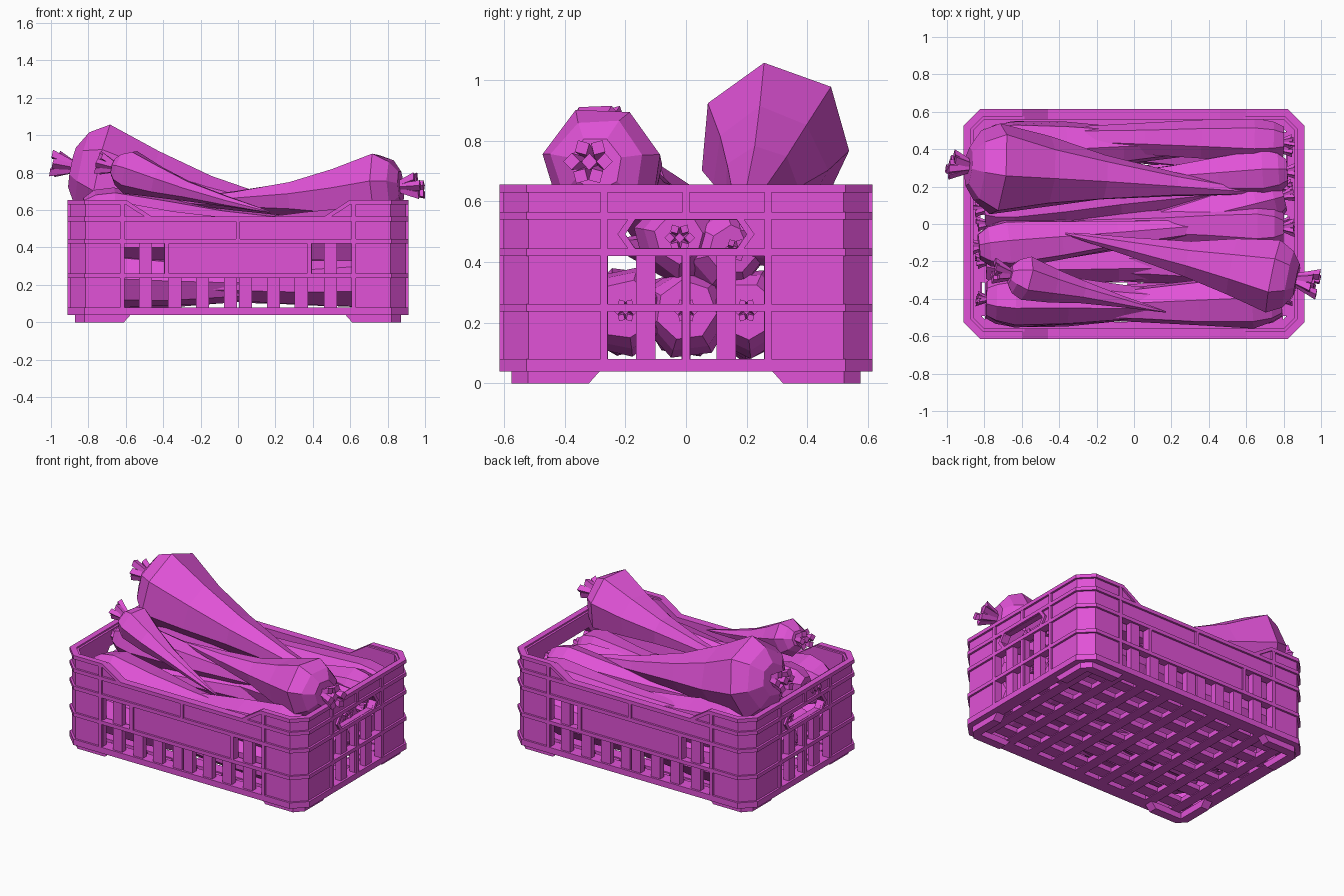
import bpy, bmesh, math, random
from mathutils import Vector

if "Cube" in bpy.data.objects:
    bpy.data.objects.remove(bpy.data.objects["Cube"])

random.seed(4)
HX, HY, CHAMFER = 0.912, 0.615, 0.09
LOW, MID, HIGH, TOP = (0.08, 0.237), (0.26, 0.42), (0.445, 0.54), (0.565, 0.632)

mat = bpy.data.materials.new("magenta")
mat.use_nodes = True
mat.diffuse_color = (0.75, 0.085, 0.68, 1)
mat.node_tree.nodes["Principled BSDF"].inputs["Base Color"].default_value = mat.diffuse_color


def finish(bm, name):
    bmesh.ops.recalc_face_normals(bm, faces=bm.faces)
    mesh = bpy.data.meshes.new(name)
    bm.to_mesh(mesh)
    bm.free()
    mesh.materials.append(mat)
    obj = bpy.data.objects.new(name, mesh)
    bpy.context.collection.objects.link(obj)
    return obj


def loft(bm, loops, closed=False):
    """Skin a list of equal-length point loops; cap the ends unless closed."""
    rings = [[bm.verts.new(p) for p in loop] for loop in loops]
    n = len(rings[0])
    pairs = list(zip(rings, rings[1:]))
    if closed:
        pairs.append((rings[-1], rings[0]))
    else:
        bm.faces.new(rings[0])
        bm.faces.new(rings[-1])
    for a, b in pairs:
        for i in range(n):
            j = (i + 1) % n
            bm.faces.new((a[i], a[j], b[j], b[i]))


def octagon(d, z):
    x, y, c = HX - d, HY - d, CHAMFER - 0.586 * d
    return [(x, c - y, z), (x, y - c, z), (x - c, y, z), (c - x, y, z),
            (-x, y - c, z), (-x, c - y, z), (c - x, -y, z), (x - c, -y, z)]


def ring(bm, outer, inner, z0, z1):
    loft(bm, [octagon(outer, z0), octagon(outer, z1),
              octagon(inner, z1), octagon(inner, z0)], closed=True)


def plate(bm, long_side, sign, outline, d0, d1):
    """Extrude a (u, z) outline through one wall, from depth d0 to d1."""
    def place(u, z, d):
        return (u, sign * (HY - d), z) if long_side else (sign * (HX - d), u, z)
    loft(bm, [[place(u, z, d) for u, z in outline] for d in (d0, d1)])


def rect(u0, u1, zs):
    return [(u0, zs[0]), (u1, zs[0]), (u1, zs[1]), (u0, zs[1])]


def box(bm, x0, x1, y0, y1, z0, z1):
    loft(bm, [[(x0, y0, z), (x1, y0, z), (x1, y1, z), (x0, y1, z)] for z in (z0, z1)])


def cut(obj, cutter):
    mod = obj.modifiers.new("cut", "BOOLEAN")
    mod.operation, mod.solver, mod.object = "DIFFERENCE", "EXACT", cutter
    bpy.context.view_layer.objects.active = obj
    bpy.ops.object.modifier_apply(modifier=mod.name)


# Crate wall and rim
bm = bmesh.new()
ring(bm, 0.014, 0.055, 0.05, 0.645)
wall = finish(bm, "crate_wall")
bm = bmesh.new()
ring(bm, 0, 0.04, 0.63, 0.655)
rim = finish(bm, "crate_rim")

# Slots, hand holes and lowered long edges
slots, dips = bmesh.new(), bmesh.new()
slat_edges = [v for c in (0.04, 0.19, 0.338, 0.495) for v in (c - 0.035, c + 0.035)] + [0.607]
for sign in (-1, 1):
    plate(slots, True, sign, rect(-0.005, 0.005, LOW), -0.05, 0.1)
    for m in (-1, 1):
        for a, b in zip(slat_edges[1::2], slat_edges[2::2]):
            plate(slots, True, sign, rect(m * a, m * b, LOW), -0.05, 0.1)
        for a, b in ((0.395, 0.46), (0.53, 0.607)):
            plate(slots, True, sign, rect(m * a, m * b, MID), -0.05, 0.1)
        for row in (LOW, MID):
            for a, b in ((0.015, 0.1), (0.165, 0.257)):
                plate(slots, False, sign, rect(m * a, m * b, row), -0.05, 0.1)
    plate(slots, False, sign, [(-0.2, 0.492), (-0.168, 0.447), (0.168, 0.447),
                               (0.2, 0.492), (0.168, 0.538), (-0.168, 0.538)], -0.05, 0.1)
    plate(dips, True, sign, [(-0.46, 0.565), (0.46, 0.565), (0.67, 0.7), (-0.67, 0.7)], -0.05, 0.1)
slots, dips = finish(slots, "slot_cutter"), finish(dips, "dip_cutter")
cut(wall, slots)
cut(wall, dips)
cut(rim, dips)
for helper in (slots, dips):
    bpy.data.objects.remove(helper)

# Horizontal ribs around the crate
bm = bmesh.new()
ring(bm, 0, 0.09, 0.04, 0.08)
for z in (0.237, 0.42, 0.54):
    ring(bm, 0, 0.03, z, z + 0.025)
finish(bm, "horizontal_ribs")

# Upright ribs, sloping rim pieces and handle frames
bm = bmesh.new()
for sign in (-1, 1):
    long_ribs = [(s * 0.62, r) for s in (-1, 1) for r in (LOW, MID, HIGH, TOP)]
    long_ribs += [(-0.382, MID), (0.382, MID), (0, HIGH)]
    short_ribs = [(s * 0.27, r) for s in (-1, 1) for r in (LOW, MID, HIGH, TOP)]
    short_ribs += [(0, LOW), (0, MID), (0, TOP)]
    for is_long, ribs in ((True, long_ribs), (False, short_ribs)):
        for u, row in ribs:
            plate(bm, is_long, sign, rect(u - 0.012, u + 0.012, row), 0.001, 0.03)
    for m in (-1, 1):
        plate(bm, True, sign, [(m * u, z) for u, z in
              ((0.6, 0.655), (0.46, 0.565), (0.5, 0.565), (0.64, 0.655))], 0, 0.04)
        plate(bm, False, sign, [(m * u, z) for u, z in
              ((0.168, 0.445), (0.2, 0.492), (0.168, 0.54),
               (0.192, 0.54), (0.226, 0.492), (0.192, 0.445))], 0, 0.05)
finish(bm, "upright_ribs")

# Lattice floor
bm = bmesh.new()
for i in range(6):
    y = -0.45 + i * 0.18
    box(bm, -0.84, 0.84, y - 0.042, y + 0.042, 0.045, 0.08)
for i in range(9):
    x = -0.76 + i * 0.19
    box(bm, x - 0.036, x + 0.036, -0.55, 0.55, 0.04, 0.072)
finish(bm, "floor_lattice")

# Corner feet
bm = bmesh.new()
for sx in (-1, 1):
    for sy in (-1, 1):
        plate(bm, True, sy, [(sx * u, z) for u, z in
              ((0.57, 0.045), (0.61, 0), (0.82, 0), (0.82, 0.045))], 0.04, 0.1)
        plate(bm, False, sx, [(sy * u, z) for u, z in
              ((0.28, 0.045), (0.32, 0), (0.52, 0), (0.52, 0.045))], 0.04, 0.1)
        corner = ((0.82, 0.575), (0.872, 0.52), (0.812, 0.52), (0.82, 0.515))
        loft(bm, [[(sx * x, sy * y, z) for x, y in corner] for z in (0, 0.045)])
finish(bm, "corner_feet")


# Root vegetables: faceted tapered body with a tuft of cut stalks
PROFILE = ((0, 0.42), (0.035, 0.75), (0.1, 1.0), (0.28, 0.75), (0.47, 0.48),
           (0.72, 0.25), (0.9, 0.12), (1, 0.03))


def root(name, head, tip, radius, turn=0.0, crown=1.0, taper=1.0):
    """A taper below 1 keeps the body thick for longer."""
    head, tip = Vector(head), Vector(tip)
    axis = (tip - head).normalized()
    side = axis.cross(Vector((0, 0, 1))).normalized()
    up = side.cross(axis)
    bm = bmesh.new()
    loops = []
    spokes = [random.uniform(0.95, 1.07) for _ in range(7)]
    for t, r in PROFILE:
        centre = head.lerp(tip, t) - up * radius * 0.12 * math.sin(math.pi * t)
        loop = []
        for i, spoke in enumerate(spokes):
            a = turn + math.tau * i / len(spokes)
            d = radius * r ** taper * spoke * random.uniform(0.95, 1.05)
            loop.append(centre + side * d * math.cos(a) + up * d * math.sin(a))
        loops.append(loop)
    loft(bm, loops)
    for i in range(7):
        a = math.tau * i / 6
        out = side * math.cos(a) + up * math.sin(a) if i < 6 else Vector()
        start = head + axis * 0.01 + out * 0.018 * crown
        end = head - axis * random.uniform(0.08, 0.12) * crown + out * 0.055 * crown
        loft(bm, [[p + (side * math.cos(b) + up * math.sin(b)) * w * crown
                   for b in (a, a + 1.57, a + 3.14, a + 4.71)]
                  for p, w in ((start, 0.018), (end, 0.028))])
    finish(bm, name)


# Top roots
root("large_back_root", (-0.885, 0.31, 0.83), (0.66, 0.17, 0.53), 0.265, -0.35)
root("large_front_root", (0.87, -0.3, 0.725), (-0.37, -0.05, 0.65), 0.21, 0.225)
root("small_front_root", (-0.665, -0.27, 0.83), (0.17, -0.47, 0.59), 0.118, 0.2, 0.85)

# Middle layer
root("middle_root_a", (0.82, 0.28, 0.51), (-0.5, 0.2, 0.5), 0.13, 0.5, 0.6, 0.7)
root("middle_root_b", (0.8, 0.44, 0.48), (-0.78, 0.47, 0.52), 0.125, 0.1, 0.5, 0.5)
root("middle_root_c", (-0.83, -0.12, 0.6), (0.75, 0.02, 0.5), 0.14, 0.8, 0.7, 0.8)
root("middle_root_d", (-0.79, -0.4, 0.49), (0.78, -0.45, 0.46), 0.155, 0.4, 0.4, 0.6)
root("middle_root_e", (0.8, -0.02, 0.48), (-0.6, 0.0, 0.48), 0.15, 0.2, 0.6, 0.7)
root("middle_root_f", (0.79, -0.4, 0.47), (-0.78, -0.46, 0.46), 0.155, 0.6, 0.4, 0.6)
root("middle_root_g", (-0.8, 0.39, 0.48), (0.78, 0.46, 0.45), 0.165, 0.6, 0.5, 0.6)
root("middle_root_h", (-0.8, 0.08, 0.47), (0.75, 0.2, 0.46), 0.16, 0.3, 0.5, 0.7)
root("middle_root_i", (0.8, 0.15, 0.44), (-0.7, -0.22, 0.46), 0.15, 0.7, 0.5, 0.7)

# Bottom layer, heads at both ends
for k in range(5):
    y = -0.4 + k * 0.2
    for s, label in ((1, "left"), (-1, "right")):
        root(f"bottom_root_{label}_{k + 1}", (s * 0.79, y, 0.24), (-s * 0.72, y * 1.1, 0.22),
             0.15, k * 0.4, 0.5, 0.5)
